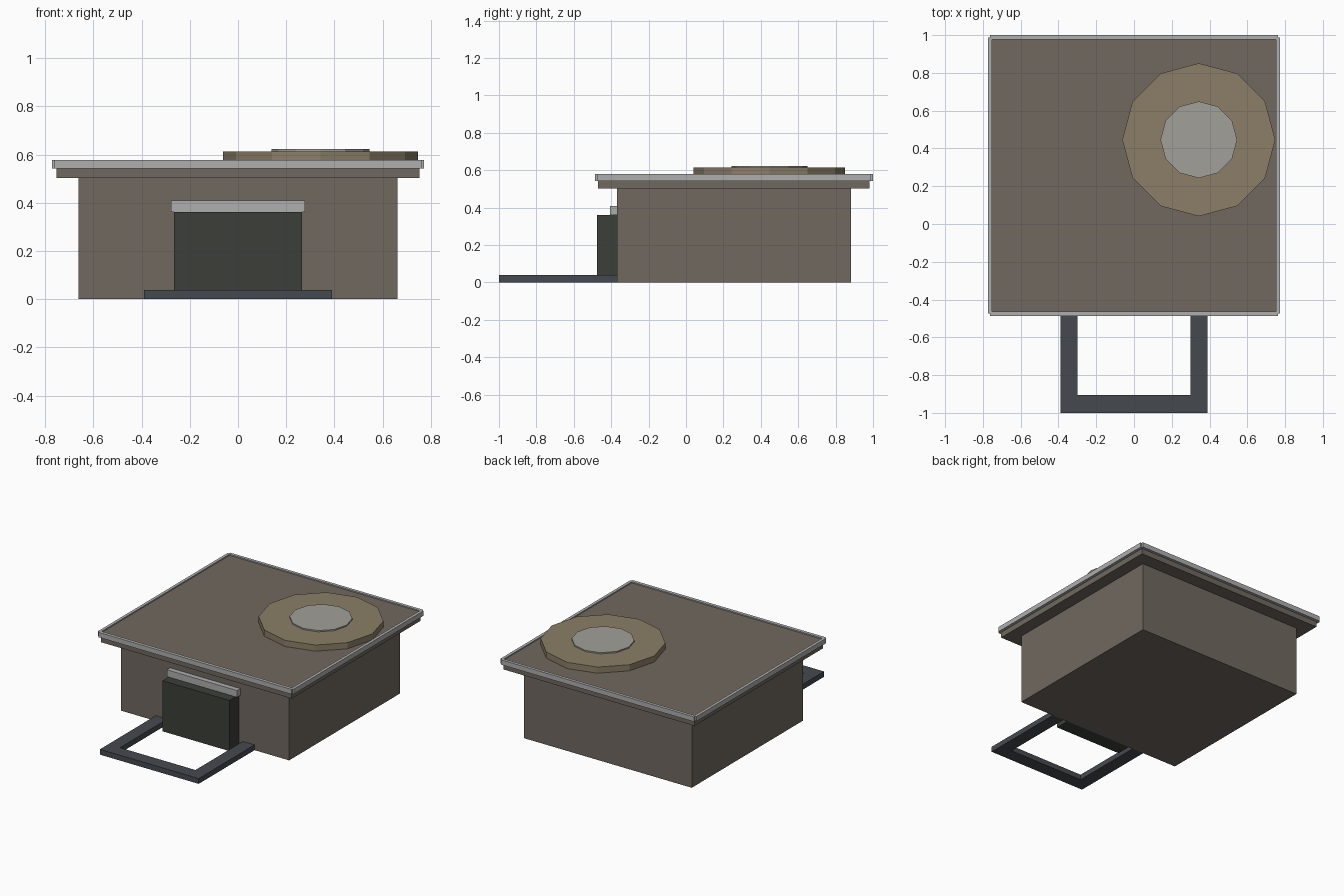
import bpy, bmesh, math
from mathutils import Matrix

if "Cube" in bpy.data.objects:
    bpy.data.objects.remove(bpy.data.objects["Cube"])


def material(name, rgb):
    m = bpy.data.materials.new(name)
    m.diffuse_color = (*rgb, 1)
    m.use_nodes = True
    m.node_tree.nodes["Principled BSDF"].inputs["Base Color"].default_value = m.diffuse_color
    return m


STONE = material("stone", (0.16, 0.14, 0.115))
PALE = material("pale_trim", (0.43, 0.43, 0.43))
TAN = material("tan", (0.26, 0.21, 0.135))
CAP = material("cap_grey", (0.36, 0.35, 0.32))
DARK = material("door_dark", (0.045, 0.05, 0.04))
SLATE = material("slate", (0.06, 0.068, 0.08))


def finish(name, bm, mat):
    bmesh.ops.recalc_face_normals(bm, faces=bm.faces)
    me = bpy.data.meshes.new(name)
    bm.to_mesh(me)
    bm.free()
    me.materials.append(mat)
    ob = bpy.data.objects.new(name, me)
    bpy.context.collection.objects.link(ob)
    return ob


def box(name, x, y, z, mat):
    """Box from (min, max) ranges on each axis."""
    bm = bmesh.new()
    size = [b - a for a, b in (x, y, z)]
    mid = [(a + b) / 2 for a, b in (x, y, z)]
    bmesh.ops.create_cube(bm, size=1, matrix=Matrix.Translation(mid) @ Matrix.Diagonal((*size, 1)))
    return finish(name, bm, mat)


def disc(name, radius, z0, z1, mat):
    """Twelve-sided disc with a corner pointing along +y."""
    bm = bmesh.new()
    bmesh.ops.create_cone(bm, cap_ends=True, segments=12, radius1=radius, radius2=radius,
                          depth=z1 - z0, matrix=Matrix.Translation((0.343, 0.446, (z0 + z1) / 2)))
    return finish(name, bm, mat)


# Building body and overhanging roof slab
box("body", (-0.663, 0.663), (-0.37, 0.882), (0, 0.505), STONE)
box("roof_slab", (-0.753, 0.753), (-0.47, 0.98), (0.503, 0.57), STONE)

# Raised trim around the roof edge
for name, y in (("front", (-0.487, -0.463)), ("back", (0.978, 1.0))):
    box("roof_trim_" + name, (-0.762, 0.762), y, (0.543, 0.578), PALE)
for name, s in (("left", -1), ("right", 1)):
    box("roof_trim_" + name, sorted((s * 0.752, s * 0.773)), (-0.475, 0.987), (0.543, 0.578), PALE)

# Round roof pad with cap
disc("roof_pad", 0.405, 0.56, 0.614, TAN)
disc("roof_pad_cap", 0.203, 0.6, 0.623, CAP)

# Door block and its lintel
box("door", (-0.265, 0.265), (-0.475, -0.36), (0, 0.361), DARK)
box("door_lintel", (-0.278, 0.278), (-0.406, -0.36), (0.361, 0.409), PALE)

# U-shaped ground frame in front of the door
outline = [(-0.39, -0.37), (-0.39, -1), (0.39, -1), (0.39, -0.37),
           (0.298, -0.37), (0.298, -0.905), (-0.298, -0.905), (-0.298, -0.37)]
bm = bmesh.new()
face = bm.faces.new([bm.verts.new((x, y, 0)) for x, y in outline])
top = bmesh.ops.extrude_face_region(bm, geom=[face])["geom"]
bmesh.ops.translate(bm, vec=(0, 0, 0.038),
                    verts=[v for v in top if isinstance(v, bmesh.types.BMVert)])
finish("ground_frame", bm, SLATE)
